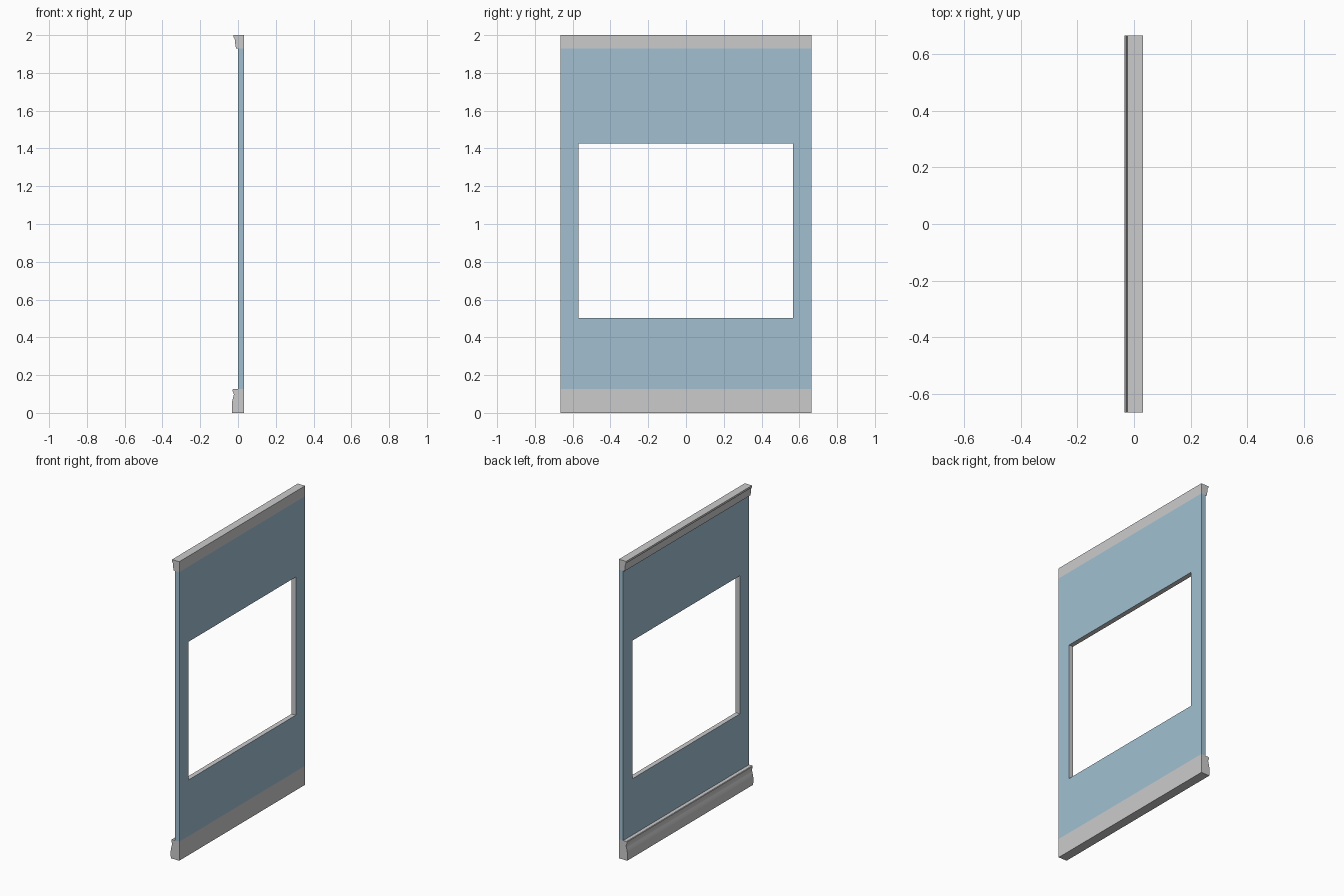
import bpy
import bmesh
from math import radians

if "Cube" in bpy.data.objects:
    bpy.data.objects.remove(bpy.data.objects["Cube"])

HALF_Y = 0.665             # half the wall length
BACK_X, FACE_X = 0.031, -0.001
BASE_TOP, CROWN_BOTTOM = 0.127, 1.93


def make_material(name, color):
    mat = bpy.data.materials.new(name)
    mat.diffuse_color = (*color, 1)
    mat.use_nodes = True
    mat.node_tree.nodes["Principled BSDF"].inputs["Base Color"].default_value = mat.diffuse_color
    return mat


def finish(name, bm):
    bmesh.ops.recalc_face_normals(bm, faces=bm.faces)
    mesh = bpy.data.meshes.new(name)
    bm.to_mesh(mesh)
    bm.free()
    obj = bpy.data.objects.new(name, mesh)
    bpy.context.collection.objects.link(obj)
    return obj


def moulding(name, profile):
    """Sweep an (x, z) profile along the whole wall."""
    bm = bmesh.new()
    face = bm.faces.new([bm.verts.new((x, -HALF_Y, z)) for x, z in profile])
    swept = bmesh.ops.extrude_face_region(bm, geom=[face], use_keep_orig=True)
    verts = [v for v in swept["geom"] if isinstance(v, bmesh.types.BMVert)]
    bmesh.ops.translate(bm, verts=verts, vec=(0, 2 * HALF_Y, 0))
    obj = finish(name, bm)
    bpy.ops.object.select_all(action="DESELECT")
    obj.select_set(True)
    bpy.context.view_layer.objects.active = obj
    bpy.ops.object.shade_smooth_by_angle(angle=radians(30))
    return obj


def rectangle(bm, x, y0, y1, z0, z1):
    return [bm.verts.new((x, y, z))
            for y, z in ((y0, z0), (y1, z0), (y1, z1), (y0, z1))]


# Wall panel: a rectangular frame around the window opening
bm = bmesh.new()
outer = (-HALF_Y, HALF_Y, BASE_TOP, CROWN_BOTTOM)
opening = (-0.569, 0.567, 0.503, 1.427)
loops = [rectangle(bm, FACE_X, *outer), rectangle(bm, BACK_X, *outer),
         rectangle(bm, BACK_X, *opening), rectangle(bm, FACE_X, *opening)]
for k in range(4):
    a, b = loops[k], loops[(k + 1) % 4]
    for i in range(4):
        j = (i + 1) % 4
        face = bm.faces.new((a[i], a[j], b[j], b[i]))
        face.material_index = 1 if k == 2 else 0   # plain reveal
wall = finish("wall_panel", bm)
wall.data.materials.append(make_material("blue_paint", (0.36, 0.53, 0.64)))
wall.data.materials.append(make_material("plain_reveal", (0.8, 0.8, 0.8)))

# Baseboard with a lipped top and a belly near the floor
moulding("baseboard", [
    (BACK_X, 0), (-0.031, 0), (-0.033, 0.025), (-0.033, 0.045),
    (-0.030, 0.065), (-0.025, 0.085), (-0.022, 0.097), (-0.024, 0.106),
    (-0.028, 0.113), (-0.028, 0.123), (-0.025, BASE_TOP),
    (BACK_X, BASE_TOP)])

# Crown moulding
moulding("crown_moulding", [
    (BACK_X, 2.0), (-0.023, 2.0), (-0.023, 1.988), (-0.018, 1.982),
    (-0.016, 1.970), (-0.015, 1.955), (-0.013, 1.941),
    (-0.010, CROWN_BOTTOM), (BACK_X, CROWN_BOTTOM)])
